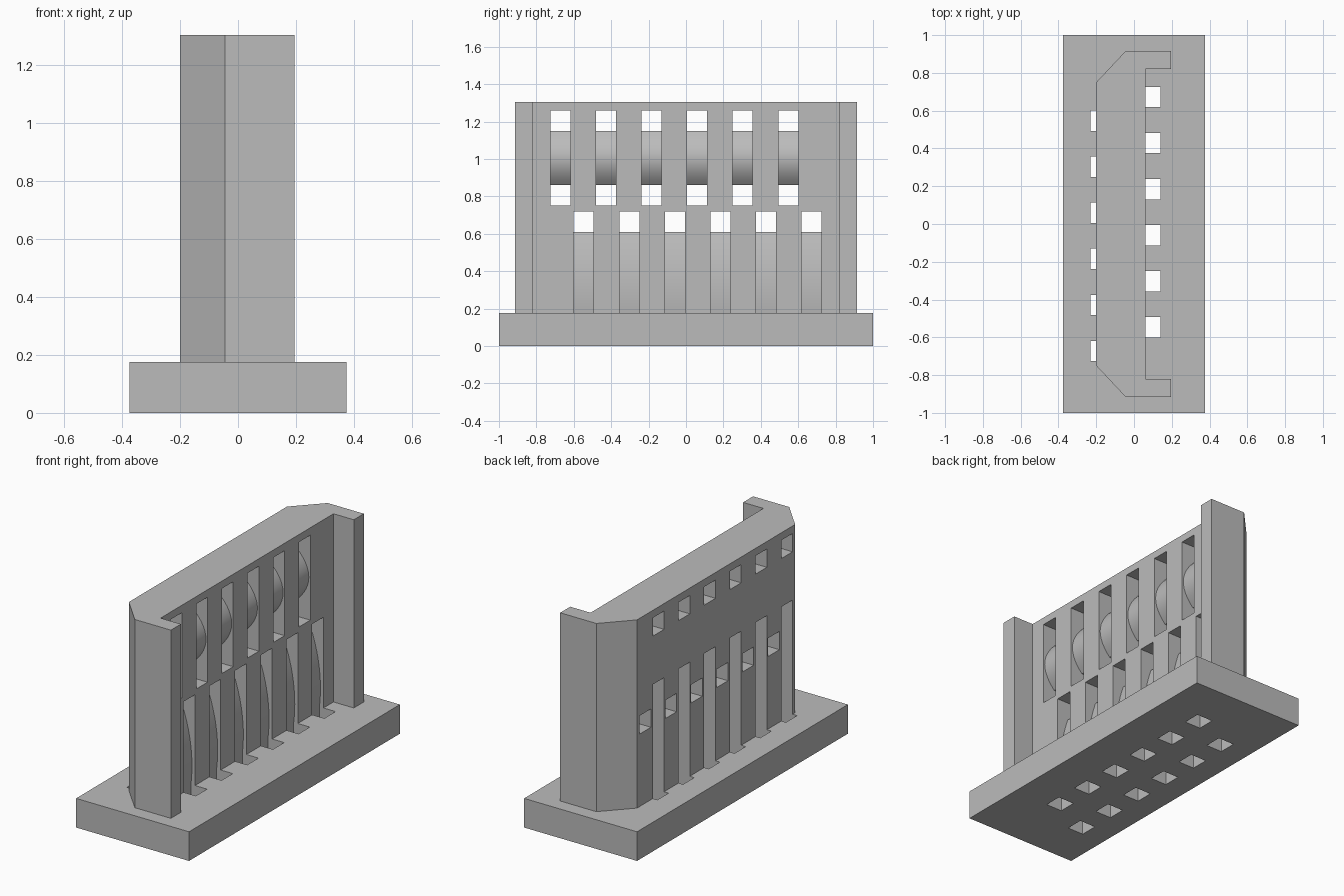
import bpy
import bmesh
import math

cube = bpy.data.objects.get("Cube")
if cube:
    bpy.data.objects.remove(cube, do_unlink=True)

grey = bpy.data.materials.new("mid_grey")
grey.use_nodes = True
COLOUR = (0.5, 0.5, 0.5, 1)
grey.diffuse_color = COLOUR
grey.node_tree.nodes["Principled BSDF"].inputs["Base Color"].default_value = COLOUR


def add_prism(bm, outline, axis, low, high):
    """Extrude a 2D outline along y (x, z points) or z (x, y points)."""
    def place(p, d):
        return (p[0], d, p[1]) if axis == "y" else (p[0], p[1], d)
    face = bm.faces.new([bm.verts.new(place(p, low)) for p in outline])
    result = bmesh.ops.extrude_face_region(bm, geom=[face])
    top = [v for v in result["geom"] if isinstance(v, bmesh.types.BMVert)]
    shift = (0, high - low, 0) if axis == "y" else (0, 0, high - low)
    bmesh.ops.translate(bm, verts=top, vec=shift)


def make_object(name, bm):
    bmesh.ops.recalc_face_normals(bm, faces=bm.faces)
    mesh = bpy.data.meshes.new(name)
    bm.to_mesh(mesh)
    bm.free()
    mesh.materials.append(grey)
    obj = bpy.data.objects.new(name, mesh)
    bpy.context.collection.objects.link(obj)
    return obj


def bulge(x_top, z_top, x_end, z_end, peak, steps=12):
    """Curve from top to end that swells towards +x by peak."""
    pts = []
    for i in range(steps + 1):
        t = i / steps
        swell = peak * 4 * t * (1 - t)
        pts.append((x_top + (x_end - x_top) * t + swell,
                    z_top + (z_end - z_top) * t))
    return pts


# Base slab
bm = bmesh.new()
add_prism(bm, [(-0.375, -1), (0.375, -1), (0.375, 1), (-0.375, 1)], "z", 0, 0.175)
base = make_object("base", bm)

# Upright wall with chamfered back corners and short end returns
half = [(-0.2, 0.75), (-0.045, 0.915), (0.195, 0.915), (0.195, 0.82), (0.06, 0.82)]
bm = bmesh.new()
add_prism(bm, half + [(x, -y) for x, y in reversed(half)], "z", 0.175, 1.305)
wall = make_object("wall", bm)

# Channel profiles: the upper path weaves back-front-back, the lower goes front-back
upper = [(-0.23, -0.05), (-0.123, -0.05), (-0.123, 0.55), (-0.11, 0.65),
         (-0.07, 0.75), (0.3, 0.75), (0.3, 1.26), (-0.3, 1.26), (-0.3, 1.15)]
upper += bulge(-0.02, 1.15, -0.02, 0.86, 0.07) + [(-0.23, 0.86)]
lower = [(0.033, -0.05), (0.14, -0.05), (0.14, 0.72), (-0.3, 0.72), (-0.3, 0.61)]
lower += bulge(-0.015, 0.61, 0.033, 0.175, 0.025)

# Cutter holding both staggered rows of channels
PITCH, WIDTH, COUNT = 0.2438, 0.107, 6
bm = bmesh.new()
for outline, first in ((upper, -0.672), (lower, -0.547)):
    for i in range(COUNT):
        y = first + i * PITCH
        add_prism(bm, outline, "y", y - WIDTH / 2, y + WIDTH / 2)
cutter = make_object("channel_cutter", bm)
cutter.hide_render = True

# Carve the channels, then drop the cutter
for obj in (base, wall):
    cut = obj.modifiers.new("channels", "BOOLEAN")
    cut.operation = "DIFFERENCE"
    cut.solver = "EXACT"
    cut.object = cutter
bpy.context.view_layer.update()
graph = bpy.context.evaluated_depsgraph_get()
carved = [(o, bpy.data.meshes.new_from_object(o.evaluated_get(graph))) for o in (base, wall)]
for obj, mesh in carved:
    obj.modifiers.clear()
    obj.data = mesh
bpy.data.objects.remove(cutter, do_unlink=True)

# Smooth the curved channel floors while keeping edges crisp
for obj in (base, wall):
    obj.select_set(True)
bpy.context.view_layer.objects.active = wall
bpy.ops.object.shade_smooth_by_angle(angle=math.radians(20))
